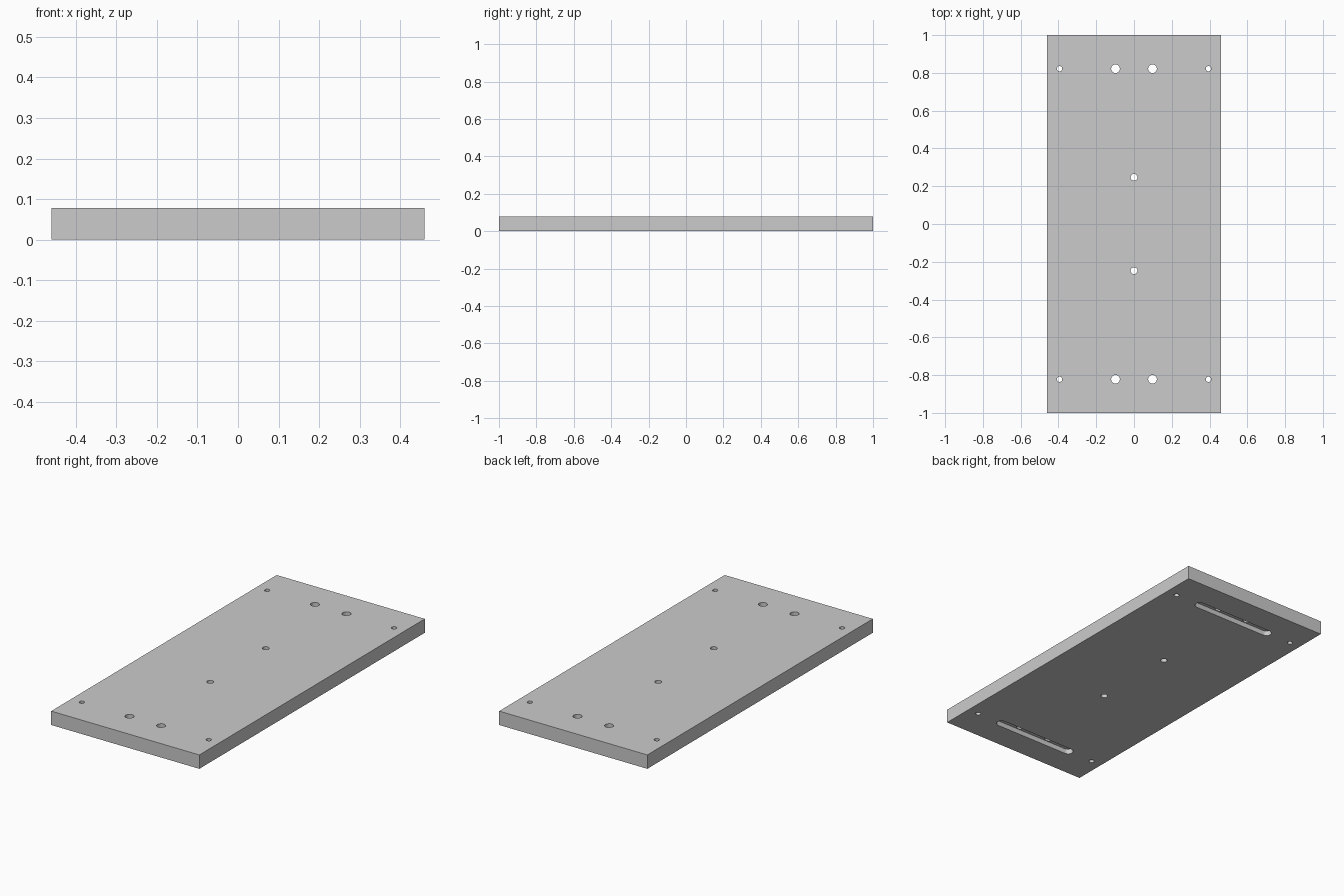
import bpy, bmesh
from math import pi, cos, sin

if "Cube" in bpy.data.objects:
    bpy.data.objects.remove(bpy.data.objects["Cube"])

W, L, T = 0.92, 2.0, 0.078      # plate size
SLOT_DEPTH = 0.028


def prism(name, outline, z0, z1):
    """Extrude a counter-clockwise outline from z0 to z1."""
    bm = bmesh.new()
    face = bm.faces.new([bm.verts.new((x, y, z0)) for x, y in outline])
    ext = bmesh.ops.extrude_face_region(bm, geom=[face])
    top = [v for v in ext["geom"] if isinstance(v, bmesh.types.BMVert)]
    bmesh.ops.translate(bm, verts=top, vec=(0, 0, z1 - z0))
    bmesh.ops.recalc_face_normals(bm, faces=bm.faces)
    me = bpy.data.meshes.new(name)
    bm.to_mesh(me)
    bm.free()
    ob = bpy.data.objects.new(name, me)
    bpy.context.collection.objects.link(ob)
    return ob


def stadium(cx, cy, half, r, n=16):
    """Rounded slot outline along x; a circle when half is 0."""
    pts = []
    for side in (1, -1):
        for i in range(n + 1 if half else n):
            a = -side * pi / 2 + pi * i / n if side > 0 else pi / 2 + pi * i / n
            pts.append((cx + side * half + r * cos(a), cy + r * sin(a)))
    return pts


# Flat plate
plate = prism("plate", [(-W/2, -L/2), (W/2, -L/2), (W/2, L/2), (-W/2, L/2)], 0, T)

cutters = []
for s in (-1, 1):
    # Blind slots in the underside
    cutters.append(prism("slot_cutter", stadium(0, s * 0.822, 0.231, 0.027), -0.05, SLOT_DEPTH))
    # Centre-line holes
    cutters.append(prism("centre_hole_cutter", stadium(0, s * 0.247, 0, 0.018), -0.05, T + 0.05))
    for m in (-1, 1):
        # Corner holes and larger holes that open into the slots
        for x, r in ((0.394, 0.014), (0.098, 0.023)):
            cutters.append(prism("hole_cutter", stadium(m * x, s * 0.822, 0, r), -0.05, T + 0.05))

# Cut everything, then remove the cutters
bpy.context.view_layer.objects.active = plate
plate.select_set(True)
for c in cutters:
    c.hide_render = True
    mod = plate.modifiers.new("cut", "BOOLEAN")
    mod.operation = "DIFFERENCE"
    mod.solver = "EXACT"
    mod.object = c
    bpy.ops.object.modifier_apply(modifier=mod.name)
    bpy.data.objects.remove(c)

bpy.ops.object.shade_smooth_by_angle(angle=pi / 6)
